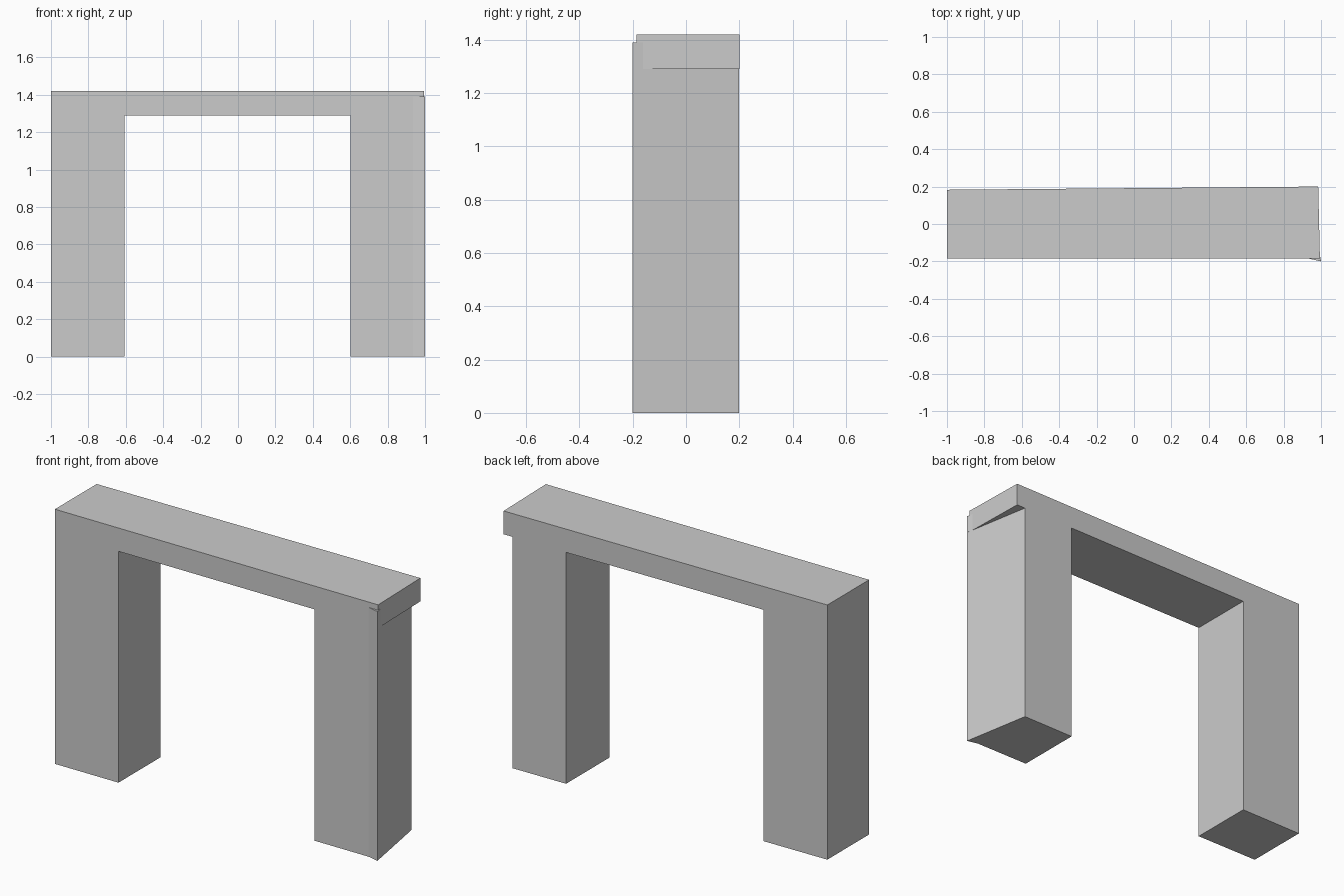
import bpy
import bmesh

if "Cube" in bpy.data.objects:
    bpy.data.objects.remove(bpy.data.objects["Cube"])

LINTEL_BOTTOM, LINTEL_TOP = 1.29, 1.42
FRONT = -0.185


def back(x):
    # Back wall line, slightly skewed in plan
    return 0.183 + (x + 1.0) * 0.0086


def prism(name, outline, z0, z1):
    # Extrude a counter-clockwise plan outline between two heights
    bm = bmesh.new()
    low = [bm.verts.new((x, y, z0)) for x, y in outline]
    high = [bm.verts.new((x, y, z1)) for x, y in outline]
    bm.faces.new(low[::-1])
    bm.faces.new(high)
    n = len(outline)
    for i in range(n):
        j = (i + 1) % n
        bm.faces.new((low[i], low[j], high[j], high[i]))
    bmesh.ops.recalc_face_normals(bm, faces=bm.faces)
    mesh = bpy.data.meshes.new(name)
    bm.to_mesh(mesh)
    bm.free()
    obj = bpy.data.objects.new(name, mesh)
    bpy.context.collection.objects.link(obj)
    return obj


# Lintel spanning the opening, with a slightly slanted right end
prism("lintel",
      [(-1, FRONT), (0.994, FRONT), (0.985, back(0.985)), (-1, back(-1))],
      LINTEL_BOTTOM, LINTEL_TOP)

# Left leg, flush with the lintel
prism("left_leg",
      [(-1, FRONT), (-0.608, FRONT), (-0.608, back(-0.608)), (-1, back(-1))],
      0, LINTEL_BOTTOM)

# Right leg, flared at the front corner and cut back behind
prism("right_leg",
      [(0.602, FRONT), (0.935, FRONT), (1, -0.2), (0.93, back(0.93)),
       (0.602, back(0.602))],
      0, LINTEL_BOTTOM)

# Flared corner of the right leg poking out beside the lintel
prism("leg_corner",
      [(0.935, FRONT), (1, -0.2), (0.988, -0.13), (0.96, -0.15)],
      LINTEL_BOTTOM, 1.39)
